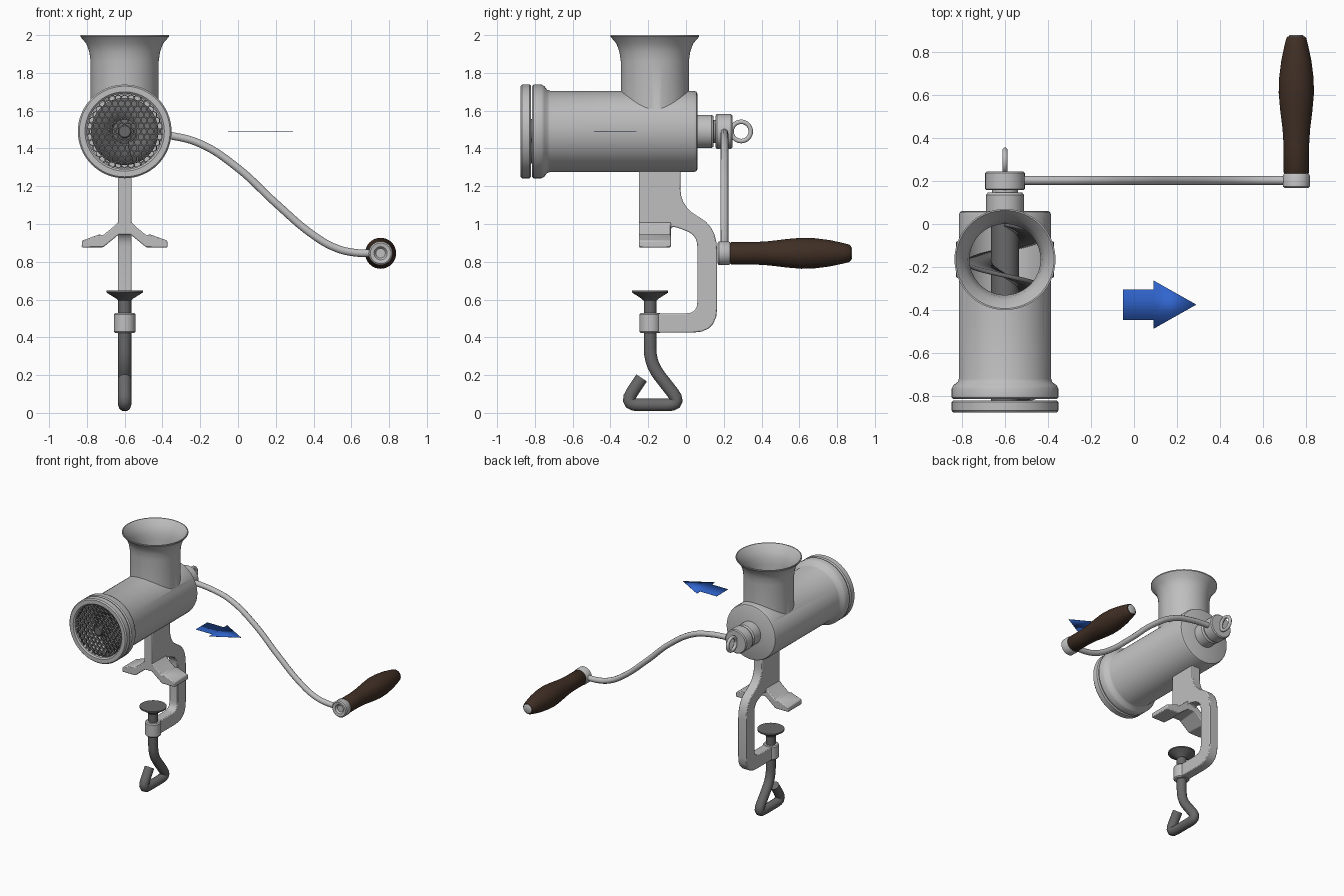
import bpy, bmesh, math
from mathutils import Vector

cube = bpy.data.objects.get("Cube")
if cube:
    bpy.data.objects.remove(cube, do_unlink=True)

AX, AZ = -0.6, 1.49      # barrel axis
HOP_Y = -0.165           # hopper axis
SCREW_Y = -0.19          # clamp screw axis


def material(name, rgb):
    m = bpy.data.materials.new(name)
    m.use_nodes = True
    m.diffuse_color = (*rgb, 1)
    m.node_tree.nodes["Principled BSDF"].inputs["Base Color"].default_value = (*rgb, 1)
    return m


CAST = material("light cast metal", (0.52, 0.52, 0.52))
STEEL = material("dark steel", (0.14, 0.14, 0.14))
WOOD = material("dark wood", (0.05, 0.028, 0.018))
BLUE = material("arrow blue", (0.03, 0.13, 0.62))


def activate(ob):
    bpy.ops.object.select_all(action='DESELECT')
    ob.select_set(True)
    bpy.context.view_layer.objects.active = ob


def smooth(ob, angle=35):
    activate(ob)
    bpy.ops.object.shade_smooth_by_angle(angle=math.radians(angle))


def finish(name, bm, mat, angle=35):
    bmesh.ops.remove_doubles(bm, verts=bm.verts, dist=1e-5)
    bmesh.ops.recalc_face_normals(bm, faces=bm.faces)
    me = bpy.data.meshes.new(name)
    bm.to_mesh(me)
    bm.free()
    me.materials.append(mat)
    ob = bpy.data.objects.new(name, me)
    bpy.context.collection.objects.link(ob)
    smooth(ob, angle)
    return ob


def lathe(name, profile, centre, axis, mat, closed=False, n=64):
    """Turn (radius, position) points about a y or z axis through centre."""
    bm = bmesh.new()
    cx, c2 = centre
    rings = []
    for r, h in profile:
        ring = []
        for i in range(n):
            a = math.tau * i / n
            u, v = r * math.cos(a), r * math.sin(a)
            ring.append(bm.verts.new((cx + u, h, c2 + v) if axis == 'y' else (cx + u, c2 + v, h)))
        rings.append(ring)
    pairs = list(zip(rings, rings[1:]))
    if closed:
        pairs.append((rings[-1], rings[0]))
    for a, b in pairs:
        for i in range(n):
            j = (i + 1) % n
            bm.faces.new((a[i], a[j], b[j], b[i]))
    if not closed:
        bm.faces.new(rings[0])
        bm.faces.new(rings[-1])
    return finish(name, bm, mat)


def boolean(ob, tool, mode):
    mod = ob.modifiers.new(mode, 'BOOLEAN')
    mod.operation, mod.solver, mod.object = mode, 'EXACT', tool
    activate(ob)
    bpy.ops.object.modifier_apply(modifier=mod.name)
    bpy.data.objects.remove(tool, do_unlink=True)


def prism(name, outline, axis, lo, hi, mat, bevel):
    """Extrude an outline along x (points are y,z) or y (points are x,z)."""
    bm = bmesh.new()
    place = (lambda p, d: (d, p[0], p[1])) if axis == 'x' else (lambda p, d: (p[0], d, p[1]))
    face = bm.faces.new([bm.verts.new(place(p, lo)) for p in outline])
    ext = bmesh.ops.extrude_face_region(bm, geom=[face])
    step = Vector((hi - lo, 0, 0) if axis == 'x' else (0, hi - lo, 0))
    bmesh.ops.translate(bm, vec=step, verts=[g for g in ext['geom'] if isinstance(g, bmesh.types.BMVert)])
    ob = finish(name, bm, mat)
    mod = ob.modifiers.new("soft_edges", 'BEVEL')
    mod.width, mod.segments = bevel, 2
    return ob


def rounded(points, radius, steps=5):
    """Replace the inner corners of an open path by arcs."""
    pts = [Vector(p) for p in points]
    out = [pts[0]]
    for a, b, c in zip(pts, pts[1:], pts[2:]):
        p, q = [b + (e - b).normalized() * min(radius, (e - b).length * 0.48) for e in (a, c)]
        for i in range(steps + 1):
            t = i / steps
            out.append(p * (1 - t) ** 2 + b * 2 * t * (1 - t) + q * t * t)
    return out + [pts[-1]]


def tube(name, points, radius, mat, spline='POLY', cyclic=False):
    cu = bpy.data.curves.new(name, 'CURVE')
    cu.dimensions, cu.bevel_depth, cu.bevel_resolution = '3D', radius, 3
    cu.use_fill_caps, cu.resolution_u = True, 8
    sp = cu.splines.new(spline)
    pts = sp.bezier_points if spline == 'BEZIER' else sp.points
    pts.add(len(points) - 1)
    for p, co in zip(pts, points):
        if spline == 'BEZIER':
            p.co, p.handle_left_type, p.handle_right_type = co, 'AUTO', 'AUTO'
        else:
            p.co = (*co, 1)
    sp.use_cyclic_u = cyclic
    ob = bpy.data.objects.new(name, cu)
    bpy.context.collection.objects.link(ob)
    cu.materials.append(mat)
    activate(ob)
    bpy.ops.object.convert(target='MESH')
    smooth(bpy.context.object, 50)


# Hollow barrel with flared feed hopper
barrel = lathe("barrel_and_hopper", [(0.24, -0.815), (0.248, -0.807), (0.248, -0.765), (0.24, -0.75),
               (0.22, -0.735), (0.215, -0.72), (0.215, 0.04), (0.21, 0.055), (0.2, 0.06)], (AX, AZ), 'y', CAST)
hopper = lathe("hopper", [(0.18, 1.5), (0.18, 1.86), (0.187, 1.91), (0.203, 1.955), (0.235, 1.992),
               (0.235, 2.0)], (AX, HOP_Y), 'z', CAST)
boolean(barrel, hopper, 'UNION')
boolean(barrel, lathe("bore", [(0.195, -0.9), (0.195, 0.03)], (AX, AZ), 'y', CAST), 'DIFFERENCE')
throat = lathe("throat", [(0.165, 1.49), (0.165, 1.86), (0.173, 1.91), (0.19, 1.955), (0.228, 2.0),
               (0.23, 2.02)], (AX, HOP_Y), 'z', CAST)
boolean(barrel, throat, 'DIFFERENCE')
smooth(barrel)

# Front retaining ring
lathe("front_ring", [(0.2, -0.82), (0.24, -0.82), (0.248, -0.828), (0.248, -0.868), (0.24, -0.877),
      (0.21, -0.877), (0.2, -0.868)], (AX, AZ), 'y', CAST, closed=True)

# Perforated plate made of hexagonal cells
bm = bmesh.new()
PITCH = 0.034
for row in range(-8, 9):
    for col in range(-8, 9):
        cx, cz = PITCH * (col + row % 2 / 2), PITCH * row * math.sqrt(3) / 2
        if math.hypot(cx, cz) > 0.205:
            continue
        rims = [[bm.verts.new((AX + cx + s * math.sin(k * math.pi / 3), -0.86,
                               AZ + cz + s * math.cos(k * math.pi / 3))) for k in range(6)]
                for s in (PITCH / math.sqrt(3), PITCH * 0.44)]
        for k in range(6):
            j = (k + 1) % 6
            bm.faces.new((rims[0][k], rims[0][j], rims[1][j], rims[1][k]))
plate = finish("perforated_plate", bm, STEEL)
plate.modifiers.new("thickness", 'SOLIDIFY').thickness = 0.015

# Auger shaft and screw flight
lathe("auger_shaft", [(0.03, -0.873), (0.036, -0.868), (0.036, -0.84), (0.065, -0.83), (0.065, 0.05)],
      (AX, AZ), 'y', STEEL, n=32)
bm = bmesh.new()
previous = None
for i in range(161):
    y = -0.83 + 0.83 * i / 160
    a = math.tau * (y + 0.3) / 0.24
    edge = [bm.verts.new((AX + r * math.cos(a), y, AZ + r * math.sin(a))) for r in (0.055, 0.12, 0.178)]
    if previous:
        for k in (0, 1):
            bm.faces.new((previous[k], previous[k + 1], edge[k + 1], edge[k]))
    previous = edge
flight = finish("auger_flight", bm, STEEL)
mod = flight.modifiers.new("thickness", 'SOLIDIFY')
mod.thickness, mod.offset = 0.02, 0

# Rear bearing, crank collar and thumb ring
lathe("rear_bearing", [(0.088, 0.05), (0.088, 0.135), (0.08, 0.146), (0.06, 0.147), (0.06, 0.17)],
      (AX, AZ), 'y', CAST)
lathe("crank_collar", [(0.085, 0.157), (0.092, 0.163), (0.092, 0.238), (0.085, 0.245)], (AX, AZ), 'y', CAST)
tube("thumb_ring", [(AX, 0.292 + 0.051 * math.cos(math.tau * i / 32), AZ + 0.051 * math.sin(math.tau * i / 32))
     for i in range(32)], 0.0125, CAST, cyclic=True)

# Crank arm with end boss and wooden grip
path = [(-0.55, 1.485), (-0.36, 1.468), (-0.2, 1.425), (0, 1.295), (0.2, 1.11), (0.4, 0.94),
        (0.52, 0.872), (0.62, 0.848), (0.72, 0.845)]
tube("crank_arm", [(x, 0.203, z) for x, z in path], 0.021, CAST, 'BEZIER')
GRIP = (0.755, 0.845)
lathe("crank_boss", [(0.025, 0.185), (0.035, 0.172), (0.055, 0.168), (0.063, 0.175), (0.063, 0.225),
      (0.057, 0.234)], GRIP, 'y', CAST, n=40)
lathe("wooden_grip", [(0.055, 0.234), (0.059, 0.24), (0.059, 0.36), (0.064, 0.44), (0.075, 0.53),
      (0.082, 0.61), (0.08, 0.68), (0.07, 0.76), (0.055, 0.83), (0.046, 0.865), (0.038, 0.873)],
      GRIP, 'y', WOOD, n=40)
lathe("grip_end_pin", [(0.034, 0.86), (0.034, 0.876), (0.028, 0.88)], GRIP, 'y', CAST, n=32)

# Stem and C-shaped clamp frame
outer = rounded([(-0.03, 1.3), (-0.03, 1.09), (0.165, 0.985), (0.165, 0.425), (SCREW_Y, 0.425)], 0.13)
inner = rounded([(SCREW_Y, 0.527), (0.06, 0.527), (0.06, 0.94), (-0.08, 0.995), (-0.08, 0.95), (-0.25, 0.95)], 0.06)
prism("clamp_frame", outer + inner + [Vector((-0.25, 1.3))], 'x', AX - 0.036, AX + 0.036, CAST, 0.008)

# Forked foot that rests on the table
half = [(0.036, 1.01), (0.06, 0.985), (0.115, 0.94), (0.135, 0.945), (0.225, 0.912), (0.228, 0.876),
        (0.115, 0.876), (0.1, 0.888), (0.03, 0.945)]
prism("table_foot", [(AX + x, z) for x, z in half] + [(AX - x, z) for x, z in reversed(half)],
      'y', -0.25, -0.08, CAST, 0.006)

# Clamp screw with threaded boss, pressure pad and bent handle
lathe("screw_boss", [(0.05, 0.422), (0.057, 0.43), (0.057, 0.522), (0.05, 0.53)], (AX, SCREW_Y), 'z', CAST, n=32)
lathe("pressure_pad", [(0.035, 0.595), (0.045, 0.605), (0.096, 0.637), (0.096, 0.647)],
      (AX, SCREW_Y), 'z', STEEL, n=40)
bend = rounded([(AX, SCREW_Y, 0.62), (AX, SCREW_Y, 0.26), (AX, -0.02, 0.042), (AX, -0.33, 0.042),
                (AX, -0.235, 0.185)], 0.08)
tube("screw_and_handle", bend, 0.035, STEEL)

# Flat direction arrow beside the barrel
bm = bmesh.new()
side = [(0.29, 0), (0.09, 0.113), (0.09, 0.071), (-0.052, 0.071)]
bm.faces.new([bm.verts.new((x, -0.375 + s, AZ)) for x, s in
              side + [(x, -s) for x, s in reversed(side[1:])]])
arrow = finish("direction_arrow", bm, BLUE)
arrow.modifiers.new("thickness", 'SOLIDIFY').thickness = 0.002
